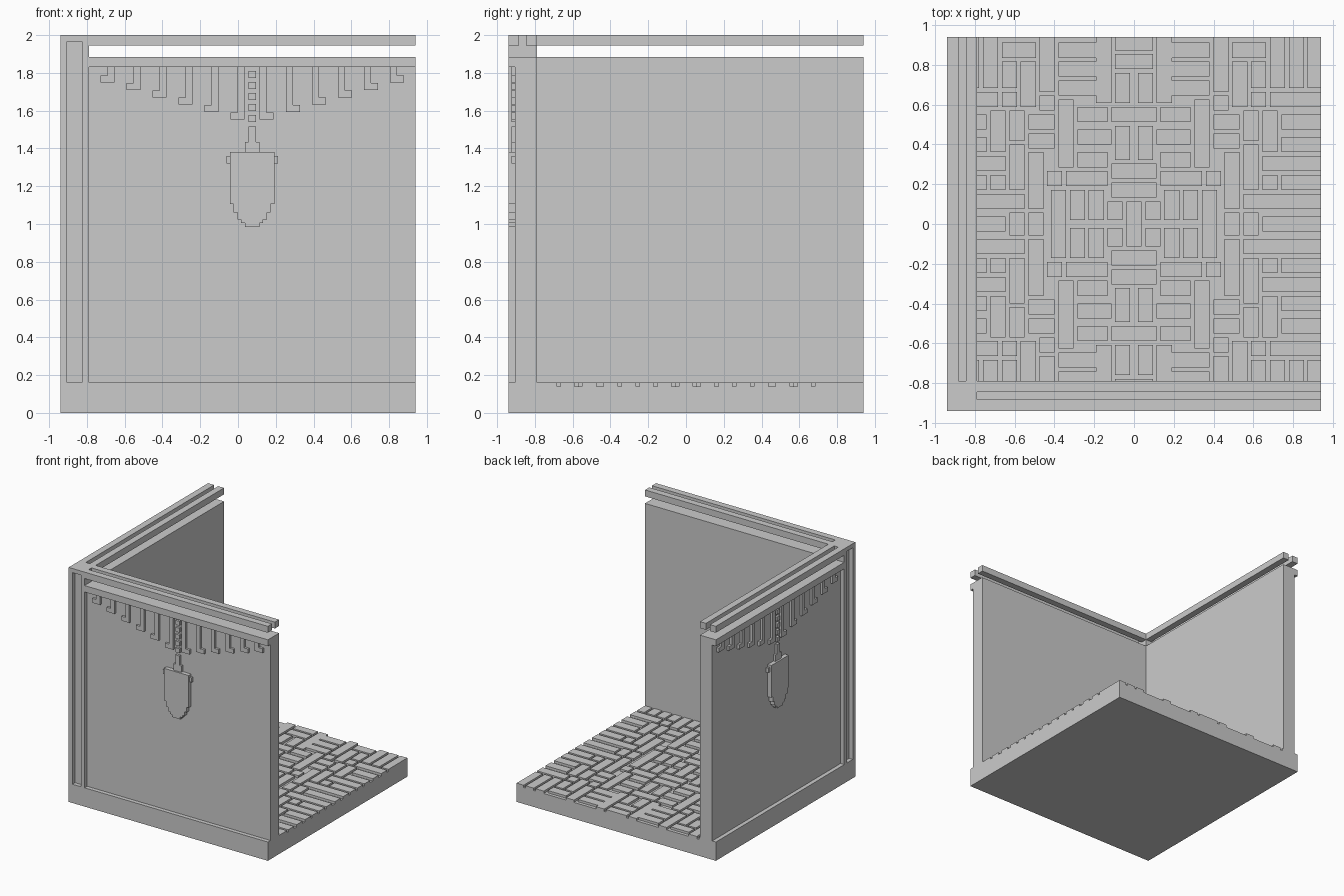
import bpy
import bmesh
from mathutils import Matrix, Vector

cube = bpy.data.objects.get("Cube")
if cube:
    bpy.data.objects.remove(cube, do_unlink=True)

stone = bpy.data.materials.new("plain_grey")
stone.use_nodes = True
grey = (0.6, 0.6, 0.6, 1.0)
stone.diffuse_color = grey
stone.node_tree.nodes["Principled BSDF"].inputs["Base Color"].default_value = grey

EDGE = 0.94      # outer face of the walls
INNER = -0.79    # inner face of the walls
PANEL = -0.905   # recessed panel face
BASE = 0.16      # floor height
WALL_TOP = 1.885
TOP = 2.0
MIDDLE = 0.075   # centre of each wall panel


def build(name, boxes, swap=False):
    """One object from boxes (x0, x1, y0, y1, z0, z1); swap exchanges x and y."""
    bm = bmesh.new()
    for x0, x1, y0, y1, z0, z1 in boxes:
        if swap:
            x0, x1, y0, y1 = y0, y1, x0, x1
        centre = Vector((x0 + x1, y0 + y1, z0 + z1)) / 2
        size = Matrix.Diagonal((x1 - x0, y1 - y0, z1 - z0, 1))
        bmesh.ops.create_cube(bm, size=1, matrix=Matrix.Translation(centre) @ size)
    mesh = bpy.data.meshes.new(name)
    bm.to_mesh(mesh)
    bm.free()
    mesh.materials.append(stone)
    obj = bpy.data.objects.new(name, mesh)
    bpy.context.collection.objects.link(obj)
    return obj


# Floor slab, with plinths under the two walls
GROOVE = BASE - 0.02
build("floor_slab", [(-EDGE, EDGE, -EDGE, EDGE, 0, GROOVE)])
build("wall_plinths", [
    (-EDGE, EDGE, -EDGE, INNER, GROOVE, BASE),
    (-EDGE, INNER, INNER, EDGE, GROOVE, BASE),
])

# Paving: one quarter of the layout as (start across, start along, length)
UNIT = 0.019
LIMIT = EDGE / UNIT
across = [
    (-6, 7, 12), (-6, 12, 12), (-6, 27, 12), (-5, 41, 10), (-5, 46, 10),
    (7, 10, 11), (7, 15, 8), (6, 21, 9), (7, 27, 8), (10, 34, 10),
    (10, 39, 10), (10, 44, 10), (19, 10, 4), (21, 20, 7), (21, 25, 7),
    (34, 14, 16), (34, 9, 4), (39, 9, 11), (29, 4, 21), (34, -2, 16),
    (39, 19, 11), (39, 25, 11), (31, 31, 4), (36, 31, 14), (26, 44, 9),
]
along = [
    (-2, -6, 12), (3, 1, 5), (8, 1, 8), (13, 1, 8), (18, -9, 18),
    (1, 17, 9), (1, 32, 8), (6, 32, 18), (16, 15, 18), (24, 4, 15),
    (29, 9, 12), (29, -3, 6), (24, -3, 6), (29, 22, 8), (34, 19, 11),
    (26, 31, 12), (21, 30, 4), (21, 35, 15), (31, 36, 7), (36, 36, 14),
    (41, 36, 14), (46, 36, 14),
]
rects = [(a, a + n, b, b + 4) for a, b, n in across]
rects += [(a, a + 4, b, b + n) for a, b, n in along]

tiles = set()
for a0, a1, b0, b1 in rects:
    a1, b1 = min(a1, LIMIT), min(b1, LIMIT)
    for xs in ((a0, a1), (-a1, -a0)):
        for ys in ((b0, b1), (-b1, -b0)):
            x0, x1 = (max(v * UNIT, INNER) for v in xs)
            y0, y1 = (max(v * UNIT, INNER) for v in ys)
            if x1 - x0 > UNIT / 2 and y1 - y0 > UNIT / 2:
                tiles.add((x0, x1, y0, y1, GROOVE, BASE))
build("paving_tiles", sorted(tiles))

# Corner post with a tall sunken panel on each outer face
NEAR, FAR = PANEL, -0.825
build("corner_post", [
    (PANEL, INNER, PANEL, INNER, BASE, TOP),
    (-EDGE, PANEL, -EDGE, PANEL, BASE, TOP),
    (FAR, INNER, -EDGE, PANEL, BASE, TOP),
    (-EDGE, PANEL, FAR, INNER, BASE, TOP),
    (NEAR, FAR, -EDGE, PANEL, 1.965, TOP),
    (-EDGE, PANEL, NEAR, FAR, 1.965, TOP),
])


def ornament(half, z0, z1, depth):
    """Box centred on the wall panel."""
    return (MIDDLE - half, MIDDLE + half, PANEL - depth, PANEL, z0, z1)


for side, swap in (("front", False), ("side", True)):
    # Wall, its top band and the twin rails floating above it
    build(side + "_wall", [(INNER, EDGE, PANEL, INNER, BASE, WALL_TOP)], swap)
    build(side + "_top_band", [(INNER, EDGE, -EDGE, PANEL, 1.83, WALL_TOP)], swap)
    build(side + "_rails", [
        (INNER, EDGE, -EDGE, -0.884, 1.945, TOP),
        (INNER, EDGE, -0.846, INNER, 1.945, TOP),
    ], swap)

    # Hooked pendants, shorter towards the ends of the wall
    pendants = []
    for i in range(6):
        start = 0.04 + 0.138 * i
        low = 1.553 + 0.0393 * i
        for sign in (-1, 1):
            stem = sorted(MIDDLE + sign * (start + d) for d in (0, 0.037))
            foot = sorted(MIDDLE + sign * (start + d) for d in (0.037, 0.074))
            pendants.append((*stem, PANEL - 0.02, PANEL, low, 1.83))
            pendants.append((*foot, PANEL - 0.02, PANEL, low, low + 0.037))
    build(side + "_pendants", pendants, swap)

    # Chain of square links and a stepped hanger
    links = []
    for i in range(5):
        top = 1.81 - 0.0585 * i
        links.append(ornament(0.019, top - 0.037, top, 0.02))
    links.append(ornament(0.019, 1.435, 1.515, 0.02))
    links.append(ornament(0.038, 1.38, 1.435, 0.02))
    build(side + "_chain", links, swap)

    # Shield with a stepped point and small ears
    shield = [ornament(0.117, 1.105, 1.38, 0.035)]
    steps = [(0.098, 1.06), (0.078, 1.025), (0.058, 1.005), (0.038, 0.985)]
    top = 1.105
    for half, low in steps:
        shield.append(ornament(half, low, top, 0.035))
        top = low
    shield.append(ornament(0.136, 1.32, 1.36, 0.02))
    build(side + "_shield", shield, swap)
